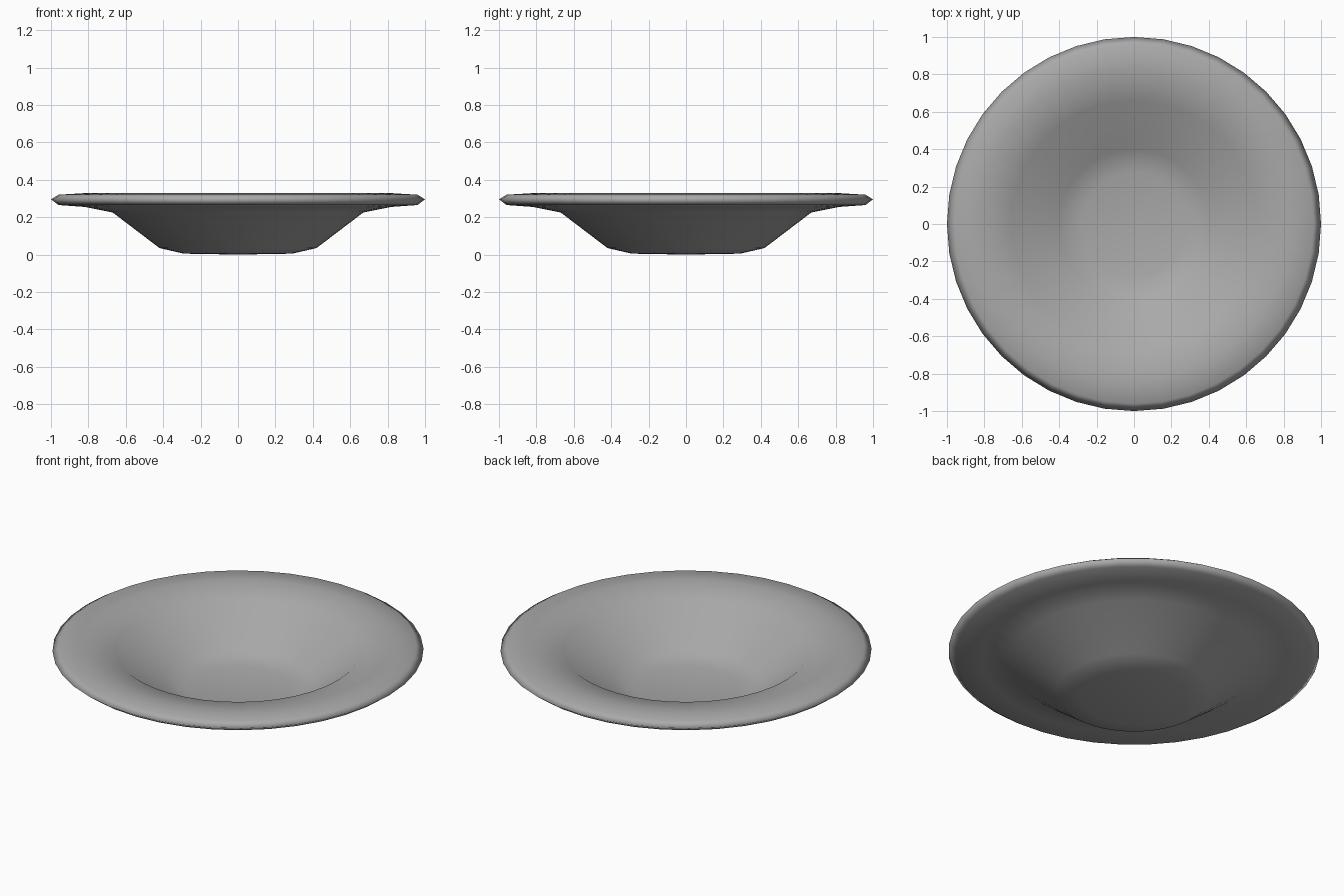
import bpy
import bmesh
import math

cube = bpy.data.objects.get("Cube")
if cube:
    bpy.data.objects.remove(cube, do_unlink=True)

SEGMENTS = 40

# Plain grey glaze
glaze = bpy.data.materials.new("grey glaze")
glaze.use_nodes = True
grey = (0.4, 0.4, 0.4, 1)
glaze.diffuse_color = grey
glaze.node_tree.nodes["Principled BSDF"].inputs["Base Color"].default_value = grey

# Bowl cross-section (radius, height): underside, rolled rim, inside
profile = [
    (0, 0), (0.29, 0.005), (0.42, 0.035), (0.67, 0.225), (0.82, 0.255),
    (0.96, 0.265), (1, 0.295), (0.96, 0.32), (0.83, 0.328),
    (0.66, 0.293), (0.40, 0.095), (0.28, 0.068), (0, 0.063),
]

# Lathe the cross-section around the vertical axis
bm = bmesh.new()
verts = [bm.verts.new((r, 0, z)) for r, z in profile]
edges = [bm.edges.new(pair) for pair in zip(verts, verts[1:])]
bmesh.ops.spin(bm, geom=verts + edges, cent=(0, 0, 0), axis=(0, 0, 1),
               angle=math.tau, steps=SEGMENTS, use_merge=True)
bmesh.ops.remove_doubles(bm, verts=bm.verts, dist=0.0005)
bmesh.ops.recalc_face_normals(bm, faces=bm.faces)
for face in bm.faces:
    face.smooth = True

mesh = bpy.data.meshes.new("soup_bowl")
bm.to_mesh(mesh)
bm.free()
mesh.materials.append(glaze)
bowl = bpy.data.objects.new("soup_bowl", mesh)
bpy.context.collection.objects.link(bowl)
